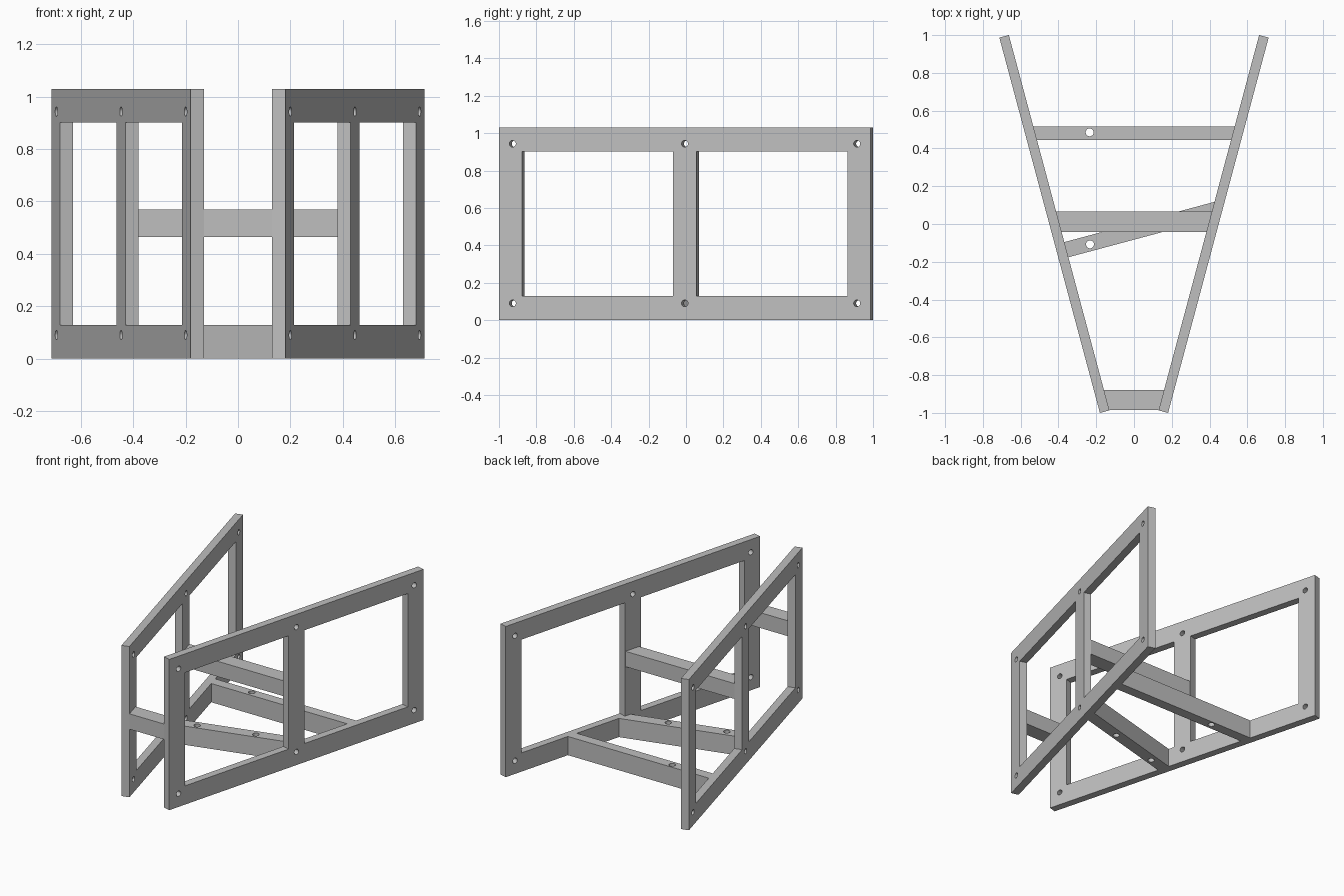
import bpy, bmesh
from math import sin, cos, tan, pi, radians
from mathutils import Matrix, Vector

if "Cube" in bpy.data.objects:
    bpy.data.objects.remove(bpy.data.objects["Cube"], do_unlink=True)

SPLAY = radians(15)
THICK, LENGTH, HEIGHT, BAR = 0.052, 2.057, 1.03, 0.128
PANEL_X = 0.4215                                   # panel midplane at y = 0
INNER_X = PANEL_X - THICK / 2 / cos(SPLAY)         # inner face at y = 0

grey = bpy.data.materials.new("plain grey")
grey.use_nodes = True
grey.diffuse_color = (0.52, 0.52, 0.52, 1)
grey.node_tree.nodes["Principled BSDF"].inputs["Base Color"].default_value = (0.52, 0.52, 0.52, 1)


def rect(x0, x1, y0, y1):
    return [(x0, y0), (x1, y0), (x1, y1), (x0, y1)]


def circle(x, y, r, n=24):
    return [(x + r * cos(2 * pi * i / n), y + r * sin(2 * pi * i / n)) for i in range(n)]


def plate(name, outlines, depth, matrix):
    """Extrude a filled outline with cut-outs, centred on its own plane."""
    curve = bpy.data.curves.new(name, "CURVE")
    curve.dimensions = "2D"
    curve.fill_mode = "BOTH"
    curve.extrude = depth / 2
    for pts in outlines:
        spline = curve.splines.new("POLY")
        spline.points.add(len(pts) - 1)
        for point, (x, y) in zip(spline.points, pts):
            point.co = (x, y, 0, 1)
        spline.use_cyclic_u = True
    temp = bpy.data.objects.new(name + " outline", curve)
    bpy.context.collection.objects.link(temp)
    bpy.context.view_layer.update()
    graph = bpy.context.evaluated_depsgraph_get()
    mesh = bpy.data.meshes.new_from_object(temp.evaluated_get(graph))
    bpy.data.objects.remove(temp, do_unlink=True)
    bpy.data.curves.remove(curve)

    bm = bmesh.new()
    bm.from_mesh(mesh)
    bmesh.ops.remove_doubles(bm, verts=bm.verts, dist=0.0001)
    bmesh.ops.transform(bm, matrix=matrix, verts=bm.verts)
    bmesh.ops.recalc_face_normals(bm, faces=bm.faces)
    for face in bm.faces:
        face.smooth = False
        face.material_index = 0
    bm.to_mesh(mesh)
    bm.free()
    mesh.name = name
    mesh.materials.clear()
    mesh.materials.append(grey)
    obj = bpy.data.objects.new(name, mesh)
    bpy.context.collection.objects.link(obj)
    return obj


# Two splayed side frames: two openings and six bolt holes each
half = LENGTH / 2
frame = [rect(-half, half, 0, HEIGHT)]
for side in (-1, 1):
    near, far = sorted((side * BAR / 2, side * (half - BAR)))
    frame.append(rect(near, far, BAR, HEIGHT - BAR))
for s in (-0.953, 0, 0.953):
    for z in (0.09, 0.943):
        frame.append(circle(s, z, 0.018))

for name, side in (("left_side_frame", 1), ("right_side_frame", -1)):
    along = Vector((side * sin(SPLAY), cos(SPLAY), 0))
    up = Vector((0, 0, 1))
    basis = Matrix((along, up, along.cross(up))).transposed().to_4x4()
    plate(name, frame, THICK, Matrix.Translation((side * PANEL_X, 0, 0)) @ basis)


def beam(name, front, back, z0, z1, slope=0, holes=()):
    """Cross beam mitred to the inner faces of both side frames."""
    k = tan(SPLAY)

    def end(y0, side):
        x = side * (INNER_X + k * y0) / (1 - side * k * slope)
        return x, y0 + slope * x

    outline = [end(front, -1), end(front, 1), end(back, 1), end(back, -1)]
    cuts = [circle(x, y, 0.021) for x, y in holes]
    plate(name, [outline] + cuts, z1 - z0, Matrix.Translation((0, 0, (z0 + z1) / 2)))


# Square beams at mid height
beam("front_cross_beam", -0.986, -0.878, 0.465, 0.57)
beam("middle_cross_beam", -0.042, 0.065, 0.465, 0.57)

# Drilled floor beams, one square across and one angled
beam("rear_floor_beam", 0.445, 0.515, 0, BAR, holes=[(-0.235, 0.485)])
beam("angled_floor_beam", -0.083, 0.003, 0, BAR, slope=tan(SPLAY),
     holes=[(-0.233, -0.108), (0.14, -0.008)])
